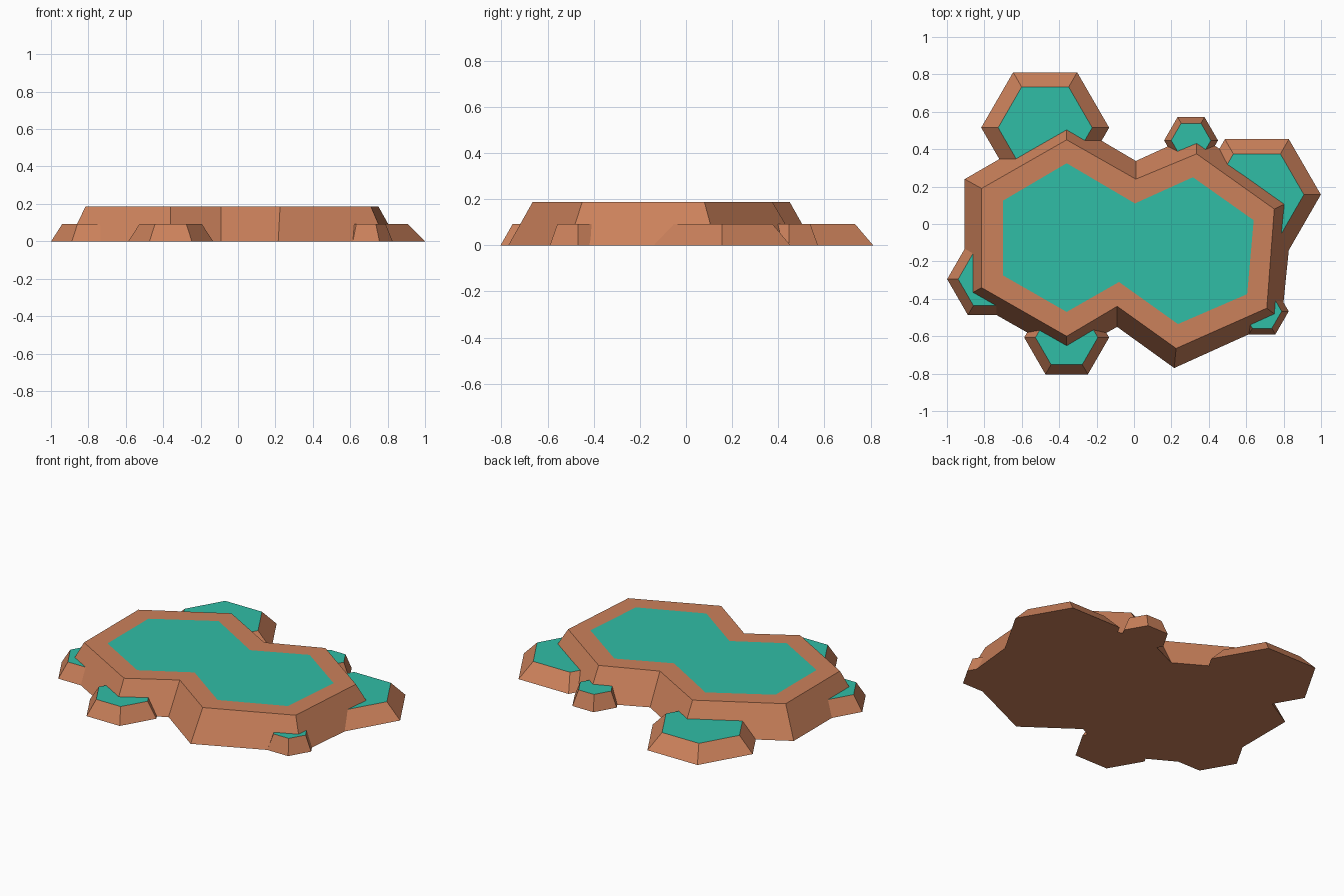
import bpy, bmesh, math

if "Cube" in bpy.data.objects:
    bpy.data.objects.remove(bpy.data.objects["Cube"])


def material(name, color):
    m = bpy.data.materials.new(name)
    m.diffuse_color = (*color, 1)
    m.use_nodes = True
    m.node_tree.nodes["Principled BSDF"].inputs["Base Color"].default_value = m.diffuse_color
    return m


ROCK = material("terracotta rock", (0.60, 0.22, 0.105))
WATER = material("teal water", (0.03, 0.51, 0.38))


def stacked_loops(name, loops):
    """Skin closed loops together; cap the bottom in rock and the top in water."""
    bm = bmesh.new()
    rings = [[bm.verts.new(p) for p in loop] for loop in loops]
    n = len(rings[0])
    for a, b in zip(rings, rings[1:]):
        for i in range(n):
            j = (i + 1) % n
            bm.faces.new((a[i], a[j], b[j], b[i]))
    bm.faces.new(rings[0][::-1])
    water = bm.faces.new(rings[-1])
    water.material_index = 1
    bmesh.ops.recalc_face_normals(bm, faces=bm.faces[:])
    me = bpy.data.meshes.new(name)
    bm.to_mesh(me)
    bm.free()
    me.materials.append(ROCK)
    me.materials.append(WATER)
    ob = bpy.data.objects.new(name, me)
    bpy.context.collection.objects.link(ob)
    return ob


def at(points, z):
    return [(x, y, z) for x, y in points]


def hexagon(cx, cy, r, z):
    return [(cx + r * math.cos(i * math.pi / 3),
             cy + r * math.sin(i * math.pi / 3), z) for i in range(6)]


# Main pool: sloped wall, flat rim, water flush with the rim
base = [(-0.905, -0.39), (-0.36, -0.70), (-0.09, -0.55), (0.215, -0.77), (0.79, -0.51),
        (0.855, 0.13), (0.335, 0.485), (0.01, 0.337), (-0.36, 0.555), (-0.905, 0.24)]
rim = [(-0.815, -0.34), (-0.36, -0.60), (-0.09, -0.44), (0.225, -0.665), (0.71, -0.45),
       (0.75, 0.08), (0.335, 0.375), (0.01, 0.24), (-0.36, 0.45), (-0.815, 0.19)]
shore = [(-0.70, -0.275), (-0.36, -0.47), (-0.08, -0.31), (0.235, -0.535), (0.605, -0.375),
         (0.64, 0.02), (0.315, 0.25), (0.005, 0.11), (-0.36, 0.325), (-0.70, 0.125)]
stacked_loops("main_pool", [at(base, 0), at(rim, 0.187), at(shore, 0.187)])

# Lower hexagonal pools around the edge
pools = [
    ("back_left_pool", -0.475, 0.515, 0.342),
    ("back_small_pool", 0.305, 0.447, 0.144),
    ("right_pool", 0.657, 0.157, 0.342),
    ("left_pool", -0.777, -0.295, 0.222),
    ("front_pool", -0.36, -0.607, 0.227),
    ("front_right_small_pool", 0.685, -0.467, 0.142),
]
for name, x, y, r in pools:
    stacked_loops(name, [hexagon(x, y, r, 0), hexagon(x, y, r * 0.735, 0.092)])
